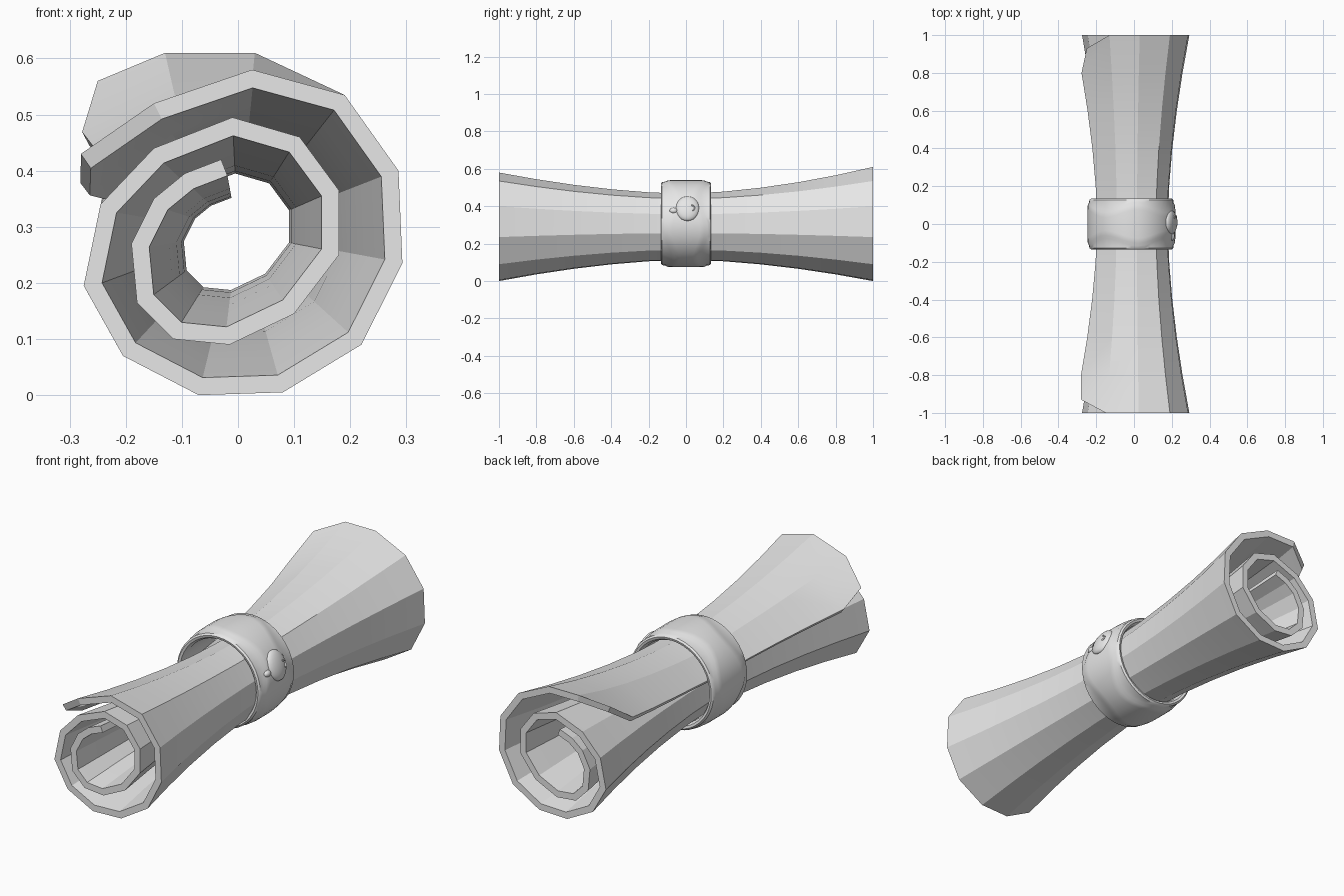
import bpy
import bmesh
from math import sin, cos, pi, radians
from mathutils import Vector, Matrix

old = bpy.data.objects.get("Cube")
if old:
    bpy.data.objects.remove(old, do_unlink=True)

grey = bpy.data.materials.new("plain_grey")
grey.use_nodes = True
grey.diffuse_color = (0.8, 0.8, 0.8, 1)
grey.node_tree.nodes["Principled BSDF"].inputs["Base Color"].default_value = grey.diffuse_color


def finish(bm, name, angle):
    """Turn a bmesh into a shaded, coloured object."""
    bmesh.ops.recalc_face_normals(bm, faces=bm.faces)
    mesh = bpy.data.meshes.new(name)
    bm.to_mesh(mesh)
    bm.free()
    mesh.materials.append(grey)
    obj = bpy.data.objects.new(name, mesh)
    bpy.context.collection.objects.link(obj)
    bpy.ops.object.select_all(action="DESELECT")
    obj.select_set(True)
    bpy.context.view_layer.objects.active = obj
    bpy.ops.object.shade_smooth_by_angle(angle=radians(angle))
    return obj


def skin(bm, loops, closed):
    """Bridge equal loops of points with quads."""
    rings = [[bm.verts.new(p) for p in loop] for loop in loops]
    pairs = list(zip(rings, rings[1:]))
    if closed:
        pairs.append((rings[-1], rings[0]))
    for a, b in pairs:
        for i in range(len(a)):
            j = (i + 1) % len(a)
            bm.faces.new((a[i], a[j], b[j], b[i]))
    return rings


# Rolled sheet: spiral section, from the loose flap inwards
CENTRE = Vector((0, 0.29))
SPIRAL = [Vector(p) for p in (
    (-.28, .43), (-.15, .52), (.025, .58), (.19, .535), (.286, .4), (.293, .235),
    (.22, .09), (.08, .005), (-.07, 0), (-.205, .07), (-.275, .195), (-.245, .34),
    (-.15, .44), (-.01, .495), (.11, .46), (.18, .365), (.18, .25), (.1, .145),
    (-.015, .09), (-.115, .1), (-.18, .165), (-.19, .27), (-.15, .35),
    (-.095, .395), (-.03, .42))]
BACK_FLAP = [Vector(p) for p in ((-.25, .56), (-.13, .61), (.03, .61))]
FRONT_TIP, BACK_TIP = Vector((-.32, .39)), Vector((-.316, .52))
THICK = 0.031


def offset_inward(path):
    """Mitred parallel copy of an open path on its right-hand side."""
    normals = []
    for a, b in zip(path, path[1:]):
        d = (b - a).normalized()
        normals.append(Vector((d.y, -d.x)))
    result = []
    for i, p in enumerate(path):
        n = normals[max(i - 1, 0)] + normals[min(i, len(normals) - 1)]
        result.append(p + n * (2 * THICK / n.length_squared))
    return result


def sheet_section(y):
    lift = max(y, 0)
    scale = 0.61 + 0.39 * abs(y) ** 1.7
    path = list(SPIRAL)
    for i, p in enumerate(BACK_FLAP):
        path[i] = path[i].lerp(p, lift)
    at_end = abs(y) > 0.99
    if not at_end:
        path[0] = FRONT_TIP.lerp(BACK_TIP, lift)
    inner = offset_inward(path)
    last = len(path) - 1
    loop = []
    for side, order in ((path, range(last + 1)), (inner, range(last, -1, -1))):
        for i in order:
            p = CENTRE + (side[i] - CENTRE) * scale
            # the flap corner is clipped at both ends
            depth = y * 0.93 if at_end and i == 0 else y
            loop.append((p.x, depth, p.y))
    return loop


bm = bmesh.new()
rows = skin(bm, [sheet_section(i / 10) for i in (-10, -8, -6, -4, -2, 0, 2, 4, 6, 8, 10)], False)
for row in (rows[0], rows[-1]):
    n = len(row)
    for i in range(n // 2 - 1):
        bm.faces.new((row[i], row[i + 1], row[n - 2 - i], row[n - 1 - i]))
finish(bm, "rolled_sheet", 17)

# Holding band: rounded ring with a raised, wavy middle
HUB = Vector((-0.014, 0, 0.307))


def band_section(a):
    w = 0.085 + 0.02 * cos(4 * a + 0.6)
    half = [(.194, .115), (.203, .131), (.214, .134), (.222, .127),
            (.224, w + .012), (.231, w - .004), (.233, w - .03)]
    section = half + [(r, -y) for r, y in reversed(half)]
    return [HUB + Vector((r * cos(a), y, r * sin(a))) for r, y in section]


bm = bmesh.new()
skin(bm, [band_section(2 * pi * i / 40) for i in range(40)], True)
finish(bm, "holding_band", 40)


# Domed button with a small side bump and a curved ridge on the band
TILT = Matrix.Translation(HUB) @ Matrix.Rotation(radians(-21), 4, "Y")


def dome(name, y, z, ry, rz, height):
    bm = bmesh.new()
    bmesh.ops.create_uvsphere(bm, u_segments=20, v_segments=12, radius=1)
    place = Matrix.Translation((0.224, y, z)) @ Matrix.Diagonal((height, ry, rz, 1))
    bm.transform(TILT @ place)
    return finish(bm, name, 60)


dome("button", 0.008, 0, 0.064, 0.07, 0.026)
dome("button_bump", -0.066, -0.012, 0.022, 0.016, 0.016)

bm = bmesh.new()
loops = []
for k in range(9):
    a = radians(-70 + 20 * k)
    mid = Vector((0.247, 0.03 + 0.018 * cos(a), 0.016 * sin(a) - 0.006))
    out = Vector((0, cos(a), sin(a)))
    loops.append([TILT @ (mid + out * (0.004 * cos(t)) + Vector((0.004 * sin(t), 0, 0)))
                  for t in (0, pi / 2, pi, 3 * pi / 2)])
ends = skin(bm, loops, False)
bm.faces.new(ends[0])
bm.faces.new(ends[-1])
finish(bm, "button_ridge", 40)
